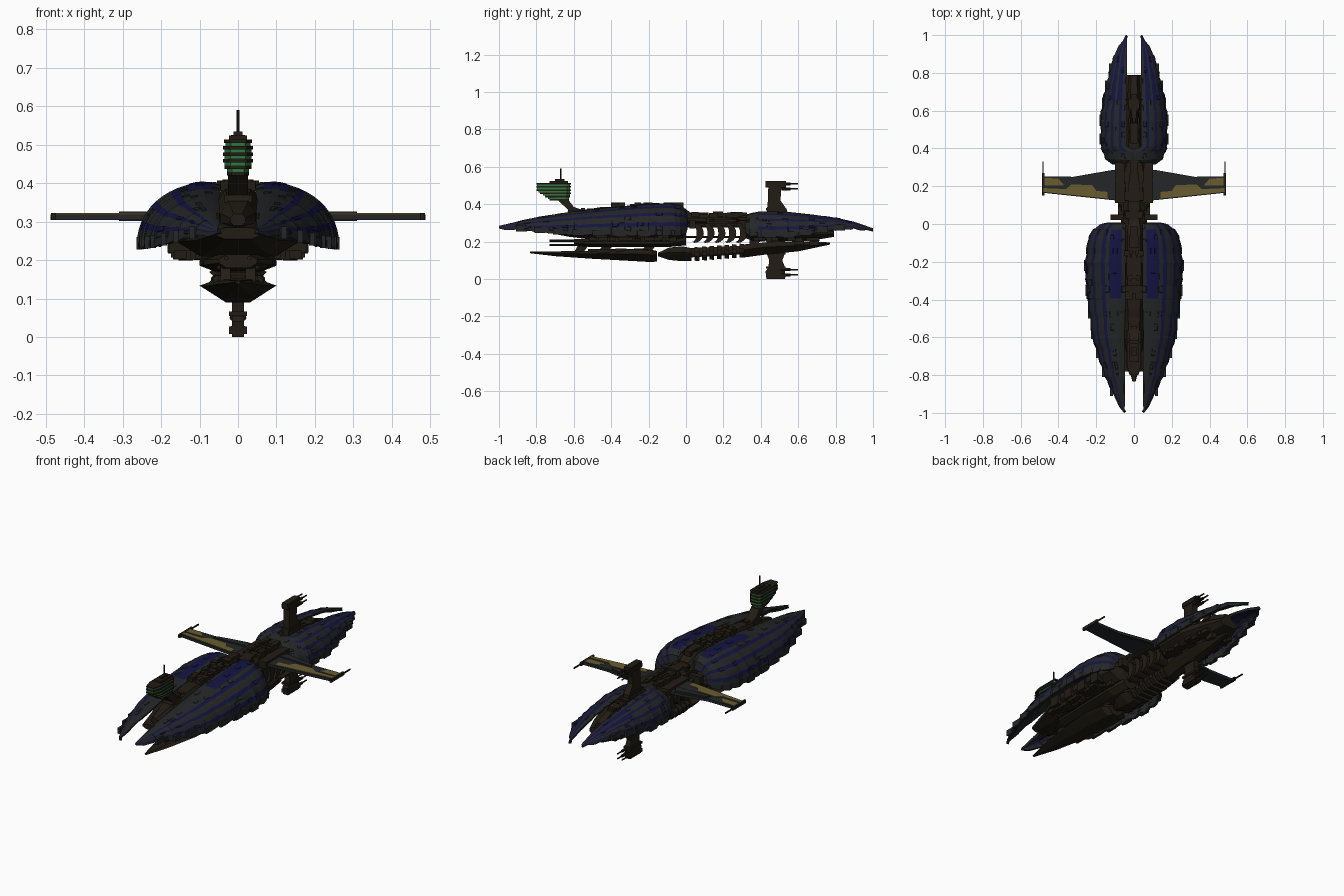
import bpy, bmesh, math, random
from mathutils import Matrix, Vector

if "Cube" in bpy.data.objects:
    bpy.data.objects.remove(bpy.data.objects["Cube"])
random.seed(7)

def mat(name, c):
    m = bpy.data.materials.new(name)
    m.diffuse_color = (*c, 1)
    m.use_nodes = True
    m.node_tree.nodes["Principled BSDF"].inputs["Base Color"].default_value = m.diffuse_color
    return m

BROWN = mat("dark_brown", (0.016, 0.012, 0.007))
SLATE = mat("slate", (0.017, 0.019, 0.020))
NAVY = mat("navy", (0.007, 0.007, 0.055))
OLIVE = mat("olive_yellow", (0.14, 0.11, 0.03))
GREEN = mat("green", (0.03, 0.19, 0.05))

def finish(name, bm, mats, mirror=False, recalc=True):
    if recalc:
        bmesh.ops.recalc_face_normals(bm, faces=bm.faces)
    me = bpy.data.meshes.new(name)
    bm.to_mesh(me)
    bm.free()
    ob = bpy.data.objects.new(name, me)
    bpy.context.collection.objects.link(ob)
    for m in mats:
        me.materials.append(m)
    if mirror:
        ob.modifiers.new("mirror", 'MIRROR').use_mirror_merge = False
    return ob

def boxes(name, items, m=BROWN, mirror=False):
    """items: (x0, x1, y0, y1, z0, z1)"""
    bm = bmesh.new()
    for x0, x1, y0, y1, z0, z1 in items:
        M = Matrix.Translation(((x0+x1)/2, (y0+y1)/2, (z0+z1)/2)) @ Matrix.Diagonal((x1-x0, y1-y0, z1-z0, 1))
        bmesh.ops.create_cube(bm, size=1, matrix=M)
    return finish(name, bm, [m], mirror)

def rods(name, items, m=BROWN, mirror=False):
    """items: (start, end, radius)"""
    bm = bmesh.new()
    for a, b, r in items:
        a, b = Vector(a), Vector(b)
        M = Matrix.Translation((a+b)/2) @ (b-a).to_track_quat('Z', 'Y').to_matrix().to_4x4()
        bmesh.ops.create_cone(bm, cap_ends=True, segments=8, radius1=r, radius2=r, depth=(b-a).length, matrix=M)
    return finish(name, bm, [m], mirror)

def prism(name, pts, axis, a, b, m=BROWN, mirror=False, shifts=(0,)):
    """Extrude a polygon along x (pts = y,z) or z (pts = x,y); shifts repeat it along y."""
    bm = bmesh.new()
    for s in shifts:
        co = (lambda p, t: (t, p[0]+s, p[1])) if axis == 'x' else (lambda p, t: (p[0], p[1]+s, t))
        lo = [bm.verts.new(co(p, a)) for p in pts]
        hi = [bm.verts.new(co(p, b)) for p in pts]
        bm.faces.new(lo)
        bm.faces.new(hi)
        for i in range(len(pts)):
            j = (i+1) % len(pts)
            bm.faces.new((lo[i], lo[j], hi[j], hi[i]))
    return finish(name, bm, [m], mirror)

OCT = [(-.6, 0), (.6, 0), (1, .35), (1, .65), (.55, 1), (-.55, 1), (-1, .65), (-1, .35)]
VEE = [(-.35, 0), (.35, 0), (.8, .4), (1, .6), (.75, .75), (.6, 1), (-.6, 1), (-.75, .75), (-1, .6), (-.8, .4)]

def loft(name, st, prof=OCT, m=BROWN):
    """st: (y, half width, z bottom, z top)"""
    bm = bmesh.new()
    rings = [[bm.verts.new((u*w, y, z0+(z1-z0)*v)) for u, v in prof] for y, w, z0, z1 in st]
    n = len(prof)
    for r, q in zip(rings, rings[1:]):
        for i in range(n):
            bm.faces.new((r[i], r[(i+1) % n], q[(i+1) % n], q[i]))
    bm.faces.new(rings[0])
    bm.faces.new(rings[-1])
    return finish(name, bm, [m])

def lerp(st, y):
    for p, q in zip(st, st[1:]):
        if y <= q[0]:
            t = (y-p[0])/(q[0]-p[0])
            return [a+(b-a)*t for a, b in zip(p, q)]
    return list(st[-1])

def shell(name, st, rows, navy, sgn):
    """Striped armour half. st: (y, inner x, outer x, z top, z rim)"""
    bm = bmesh.new()
    N = 14
    ys = sorted({round(st[0][0]+(st[-1][0]-st[0][0])*i/rows, 4) for i in range(rows+1)} | {s[0] for s in st})
    grid = []
    for i, y in enumerate(ys):
        _, xi, xo, zt, zb = lerp(st, y)
        step = ((i if sgn > 0 else -i) % 3)/2*0.007      # overlapping plate steps
        row = []
        for j in range(N+1):
            t = j/N
            a = t*math.pi/2
            x = xi+(xo-xi)*math.sin(a)**1.05+step*t-.005*t
            z = zb+(zt-zb)*math.cos(a)**0.85 - (zt-zb)*.10*(1-t)**6 - step*t**4
            row.append(bm.verts.new((x, y, z)))
        grid.append(row)
    for i in range(len(ys)-1):
        for j in range(N):
            f = bm.faces.new((grid[i][j], grid[i][j+1], grid[i+1][j+1], grid[i+1][j]))
            f.material_index = 1 if navy(ys[i], j) else 0
    bm.normal_update()
    plates = [f for f in bm.faces if random.random() < .08 and f.calc_area() > 2e-4]
    bmesh.ops.inset_individual(bm, faces=plates, thickness=.002, depth=.002)
    ob = finish(name, bm, [SLATE, NAVY], recalc=False)
    so = ob.modifiers.new("thickness", 'SOLIDIFY')
    so.thickness = .014
    ob.modifiers.new("mirror", 'MIRROR').use_mirror_merge = False

# Armour shells, front and rear (the rear one closes over the centre at its root)
FRONT = [(-1, .05, .058, .285, .270), (-.9, .047, .115, .31, .265), (-.8, .047, .16, .335, .255),
         (-.6, .05, .222, .370, .24), (-.4, .045, .25, .394, .237), (-.2, .045, .262, .412, .235),
         (-.08, .045, .245, .415, .235), (-.03, .045, .22, .405, .237), (0, .045, .175, .38, .25), (.008, .05, .14, .33, .27)]
REAR = [(.315, .0, .12, .335, .25), (.34, .0, .15, .358, .235), (.385, .0, .17, .368, .228), (.41, .036, .178, .370, .225), (.55, .036, .18, .367, .228),
        (.7, .036, .158, .347, .25), (.8, .036, .135, .332, .265), (.9, .036, .105, .308, .272), (1, .036, .046, .272, .258)]
shell("front_armour", FRONT, 30, lambda y, j: j in (5, 8, 11) or (j in (1, 2, 3) and -.4 < y < -.04), -1)
shell("rear_armour", REAR, 24, lambda y, j: (j in (2, 5, 8, 11) and y > .38) or (j in (3, 6) and y > .65), 1)

# Ragged rim blades along the shells
for nm, st, yy in (("front_rim_blades", FRONT, (-.88, -.78, -.68, -.58, -.47, -.35, -.22)),
                   ("rear_rim_blades", REAR, (.45, .55, .64, .73, .82))):
    bl = []
    for y in yy:
        _, _, xo, _, zb = lerp(st, y)
        bl.append((xo-.012, xo+.003, y-.03, y+.03, zb-.008, zb+.025))
    boxes(nm, bl, SLATE, True)

# Dorsal spine, neck and under-shell hulls
loft("front_spine", [(-.76, .02, .29, .32), (-.66, .045, .27, .35), (-.45, .06, .25, .385), (-.05, .065, .25, .395), (.02, .05, .28, .36)])
loft("neck", [(-.02, .07, .28, .345), (.03, .055, .285, .35), (.12, .055, .285, .345), (.25, .06, .285, .345), (.4, .06, .27, .35)])
loft("rear_spine", [(.33, .06, .22, .33), (.55, .042, .22, .345), (.7, .033, .22, .33), (.785, .028, .24, .30)])
loft("front_belly", [(-.78, .06, .255, .285), (-.62, .11, .225, .30), (-.5, .16, .21, .32), (-.1, .175, .21, .32), (-.02, .15, .22, .31), (0, .08, .23, .30)])
loft("rear_belly", [(.31, .08, .22, .30), (.36, .125, .205, .31), (.55, .13, .205, .31), (.7, .095, .21, .29), (.79, .06, .225, .27)])
loft("lower_deck", [(-.6, .05, .18, .215), (-.52, .09, .172, .215), (-.1, .1, .17, .215), (.0, .07, .18, .25)])

# Ventral keel sections
loft("keel_front", [(-.835, .008, .138, .146), (-.7, .045, .122, .148), (-.5, .08, .108, .150), (-.3, .1, .097, .158), (-.18, .09, .09, .155), (-.155, .05, .095, .15)], VEE)
loft("keel_middle", [(-.15, .02, .122, .14), (-.09, .06, .102, .168), (-.02, .075, .095, .175), (.03, .065, .097, .165)], VEE)
loft("keel_link", [(.02, .025, .115, .165), (.34, .025, .135, .18)])
loft("keel_rear", [(.31, .06, .115, .185), (.42, .075, .13, .195), (.6, .06, .148, .2), (.77, .015, .184, .196)], VEE)
prism("keel_struts", [(-.6, .14), (-.55, .14), (-.5, .21), (-.56, .21)], 'x', .02, .045, mirror=True, shifts=(0, .13, .36))
boxes("keel_rear_pylons", [(.015, .05, y, y+.05, .18, .23) for y in (.34, .46, .58, .66)], mirror=True)

# Curved neck ribs and lower ribs
arc = [(.05*math.sin(a), .245+.052*math.cos(a)) for a in [math.pi*k/8 for k in range(9)]]
inner = [(.022*math.sin(a)-.01, .245+.046*math.cos(a)) for a in [math.pi*k/8 for k in range(8, -1, -1)]]
prism("neck_ribs", arc+inner, 'x', .02, .085, mirror=True, shifts=[.045+.058*k for k in range(5)])
for k in range(7):
    w = .07-.004*abs(k-3)
    y, z = .045+.04*k, .096+.003*k
    loft(f"lower_rib_{k}", [(y, w, z+.002, z+.075), (y+.026, w, z, z+.073)])
rods("neck_pipes", [((.03, 0, .225), (.03, .35, .225), .006), ((.055, -.01, .288), (.055, .34, .288), .014)], mirror=True)

# Main wings with coloured panels, roots and tip blades
prism("wing", [(.04, .125), (.1, .125), (.48, .165), (.488, .252), (.32, .25), (.12, .285), (.04, .285)], 'z', .304, .319, SLATE, True)
prism("wing_stripe_front", [(.14, .135), (.478, .170), (.478, .19), (.36, .185), (.33, .21), (.22, .205), (.2, .175), (.14, .17)], 'z', .308, .322, OLIVE, True)
prism("wing_stripe_tip", [(.37, .205), (.475, .205), (.48, .245), (.4, .24)], 'z', .308, .321, OLIVE, True)
prism("wing_rear_panel", [(.1, .23), (.31, .222), (.3, .243), (.12, .275)], 'z', .302, .326, SLATE, True)
boxes("wing_tip_blades", [(.474, .486, .15, .27, .304, .322), (.478, .484, .26, .33, .309, .316)], BROWN, True)
boxes("wing_roots", [(.04, .1, .11, .3, .295, .332), (.05, .125, .02, .05, .27, .315), (.05, .1, .3, .325, .27, .33)], BROWN, True)

# Upper and lower rear fins with gun barrels
prism("upper_fin", [(.43, .34), (.438, .42), (.44, .49), (.425, .49), (.425, .525), (.535, .525), (.535, .49), (.51, .49), (.505, .42), (.54, .37), (.54, .34)], 'x', -.018, .018)
prism("lower_fin", [(.43, .22), (.43, .14), (.445, .1), (.44, .06), (.425, .04), (.43, 0), (.53, 0), (.53, .06), (.515, .1), (.53, .14), (.53, .22)], 'x', -.016, .016)
boxes("fin_collars", [(-.023, .023, .428, .532, z, z+h) for z, h in ((.495, .02), (.365, .015), (.008, .02), (.055, .012), (.13, .015))])
rods("fin_guns", [((.014, .5, z), (.014, .6, z), .004) for z in (.508, .482, .05, .022)]
     + [((.014, .51, z), (.014, .56, z), .008) for z in (.508, .482, .05, .022)], mirror=True)

# Bridge tower: slanted neck, stacked decks, mast
prism("tower_neck", [(-.69, .425), (-.63, .425), (-.6, .385), (-.54, .365), (-.52, .33), (-.64, .33), (-.63, .37)], 'x', -.026, .026)
for k in range(11):
    z, f = .42+.0085*k, min(1, .75+.08*k)
    y0, y1, w = -.67-.13*min(1, .45+.1*k), -.66+.045*f, .039*(f if k < 9 else .95)
    green = k % 2 == 1
    s = .004 if green else 0
    prism(f"tower_deck_{k}", [(-w*.6+s, y0+s), (w*.6-s, y0+s), (w-s, y0+.05), (w-s, y1-.02), (w*.6, y1-s), (-w*.6, y1-s), (-w+s, y1-.02), (-w+s, y0+.05)],
          'z', z, z+.0085, GREEN if green else BROWN)
boxes("tower_roof", [(-.024, .024, -.73, -.63, .512, .524), (-.012, .012, -.7, -.65, .522, .534)])
rods("tower_mast", [((0, -.67, .52), (0, -.67, .59), .004)])

# Forward guns below the prow
rods("prow_guns", [((.03, -.73, .205), (.03, -.55, .205), .006), ((.05, -.73, .182), (.05, -.5, .182), .005)], mirror=True)

# Surface machinery on the spine and underside
def clutter(name, n, xr, yr, z, h, down=False):
    it = []
    for _ in range(n):
        x, y = random.uniform(*xr), random.uniform(*yr)
        w, l, t = random.uniform(.006, .018), random.uniform(.01, .035), random.uniform(.4, 1)*h
        it.append((max(0, x-w), x+w, y-l, y+l, z-t if down else z-.01, z+.01 if down else z+t))
    boxes(name, it, BROWN, True)

clutter("spine_machinery", 24, (0, .04), (-.4, -.04), .39, .02)
clutter("spine_front_machinery", 10, (0, .03), (-.6, -.44), .36, .02)
clutter("neck_machinery", 16, (0, .045), (.03, .3), .342, .018)
clutter("rear_spine_machinery", 12, (0, .018), (.44, .72), .335, .015)
clutter("belly_machinery", 45, (.09, .16), (-.5, -.06), .215, .016, True)
clutter("rear_belly_machinery", 24, (.03, .10), (.38, .7), .212, .014, True)
clutter("keel_machinery", 24, (.01, .06), (-.5, -.2), .15, .012)
boxes("belly_pods", [(.125, .18, y, y+.06, .22, .275) for y in (-.48, -.37, -.26, -.15)], BROWN, True)
